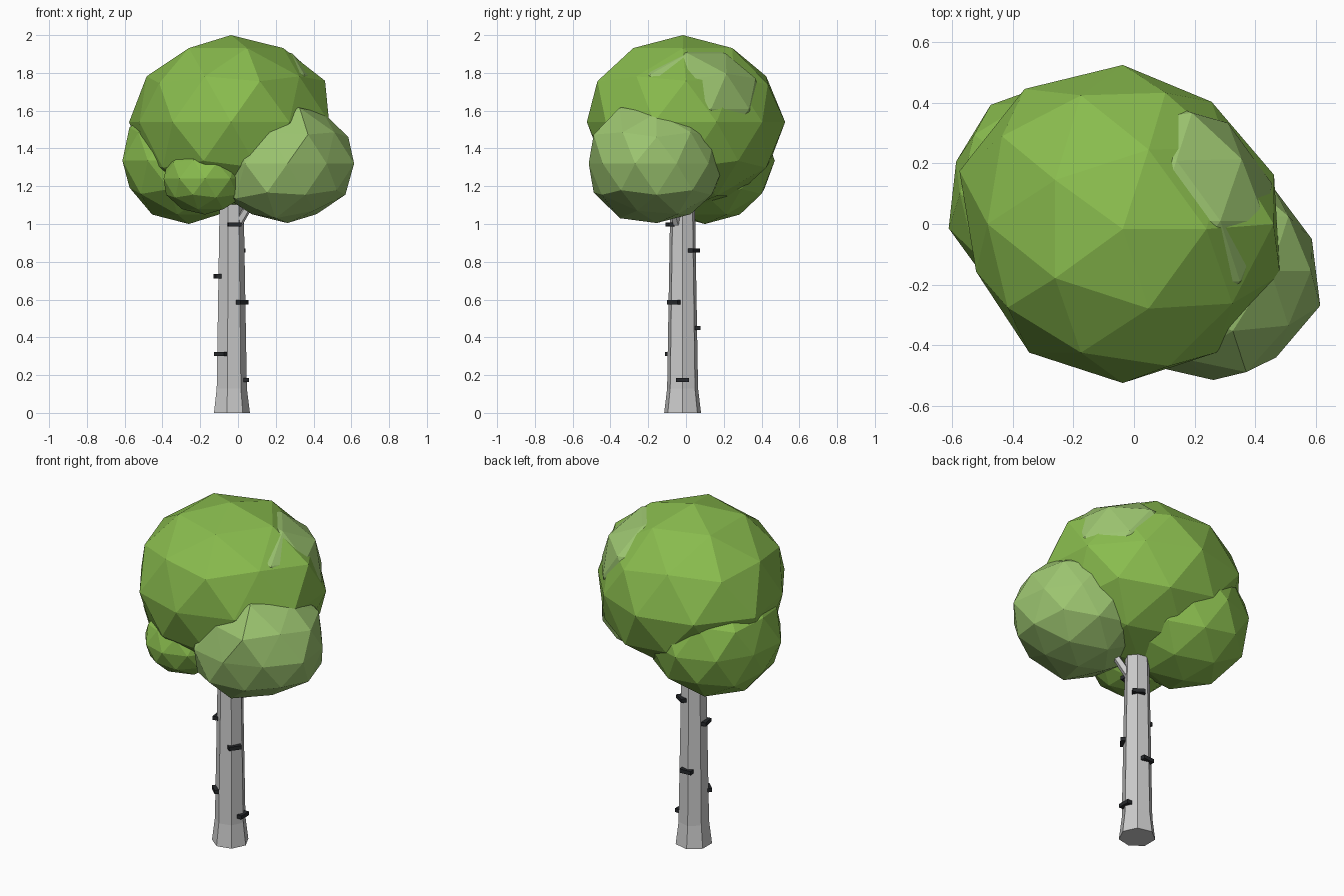
import bpy, math
from mathutils import Vector

if "Cube" in bpy.data.objects:
    bpy.data.objects.remove(bpy.data.objects["Cube"])


def material(name, rgb):
    m = bpy.data.materials.new(name)
    m.diffuse_color = (*rgb, 1)
    m.use_nodes = True
    m.node_tree.nodes["Principled BSDF"].inputs["Base Color"].default_value = m.diffuse_color
    return m


leaf = material("leaf", (0.25, 0.5, 0.075))
light_leaf = material("light_leaf", (0.33, 0.55, 0.16))
dark_bark = material("dark_bark", (0.02, 0.022, 0.025))
AXIS = Vector((-0.037, -0.018, 0))


def mesh_object(name, verts, faces):
    me = bpy.data.meshes.new(name)
    me.from_pydata(verts, [], faces)
    ob = bpy.data.objects.new(name, me)
    bpy.context.collection.objects.link(ob)
    return ob


def clump(name, centre, radius, height, detail, mat, bumps=()):
    """Faceted leaf ball; bumps are (azimuth, elevation, factor) moving the nearest vertex."""
    bpy.ops.mesh.primitive_ico_sphere_add(subdivisions=detail, radius=1, location=centre)
    ob = bpy.context.object
    ob.name = name
    for az, el, factor in bumps:
        az, el = math.radians(az), math.radians(el)
        d = Vector((math.cos(el) * math.cos(az), math.cos(el) * math.sin(az), math.sin(el)))
        v = max(ob.data.vertices, key=lambda v: v.co.normalized().dot(d))
        v.co *= factor
    ob.scale = (radius, radius, height)
    ob.data.materials.append(mat)
    return ob


# Trunk: seven-sided, flared at the foot
N = 7
profile = [(0, 0.1), (0.13, 0.084), (1.17, 0.066)]
verts = [(AXIS.x + r * math.cos(2 * math.pi * i / N), AXIS.y + r * math.sin(2 * math.pi * i / N), z)
         for z, r in profile for i in range(N)]
faces = [(k * N + i, k * N + (i + 1) % N, (k + 1) * N + (i + 1) % N, (k + 1) * N + i)
         for k in range(len(profile) - 1) for i in range(N)]
faces += [tuple(reversed(range(N))), tuple(range(2 * N, 3 * N))]
mesh_object("trunk", verts, faces)

# Bark marks spiralling up the trunk
for i in range(7):
    z = 0.175 + 0.137 * i
    a = math.radians(-132.5 * i)
    r = 0.084 - 0.015 * z
    bpy.ops.mesh.primitive_cube_add(size=1, location=AXIS + Vector((r * math.cos(a), r * math.sin(a), z)),
                                    rotation=(0, 0, a))
    mark = bpy.context.object
    mark.name = f"bark_mark_{i + 1}"
    mark.scale = (0.03, 0.07, 0.022)
    mark.data.materials.append(dark_bark)

# Side branch into the light clump
a, b = Vector((-0.03, -0.03, 0.95)), Vector((0.15, -0.12, 1.25))
bpy.ops.mesh.primitive_cone_add(vertices=5, radius1=0.026, radius2=0.016, depth=(b - a).length,
                                location=(a + b) / 2)
branch = bpy.context.object
branch.name = "branch"
branch.rotation_euler = (b - a).to_track_quat('Z', 'Y').to_euler()

# Foliage clumps
crown = clump("crown", (-0.037, 0.0, 1.54), 0.525, 0.46, 2, leaf,
              [(162, 0, 1.08), (126, 0, 1.05), (54, 0, 0.95), (198, 0, 0.97), (342, 0, 1.04),
               (0, 26.6, 1.06), (72, 26.6, 0.97), (-72, 26.6, 1.05), (144, 26.6, 1.05),
               (36, 31.7, 0.96)])
for v in crown.data.vertices:   # slight lean of the crown's top
    if v.co.z > 0.8:
        v.co.y -= 0.032
clump("right_clump", (0.262, -0.155, 1.32), 0.36, 0.315, 2, light_leaf,
      [(-72, 26.6, 1.09), (-108, -26.6, 1.09), (-72, 58.3, 1.1), (-108, -58.3, 1.08),
       (-36, -58.3, 0.93), (-18, 0, 1.03), (18, 0, 0.95), (54, 0, 0.94), (-54, 0, 0.98),
       (180, -26.6, 1.12), (-144, -31.7, 1.12), (-162, 0, 1.05), (-126, 0, 1.06)])
clump("left_clump", (-0.26, 0.1, 1.335), 0.37, 0.335, 2, leaf,
      [(162, 0, 0.93), (126, 0, 0.98), (180, -26.6, 0.95)])
clump("front_clump", (-0.175, -0.23, 1.24), 0.23, 0.19, 2, leaf)
clump("top_clump", (0.075, 0.01, 1.61), 0.4, 0.345, 2, light_leaf,
      [(72, 26.6, 1.05), (36, 31.7, 1.02)])
